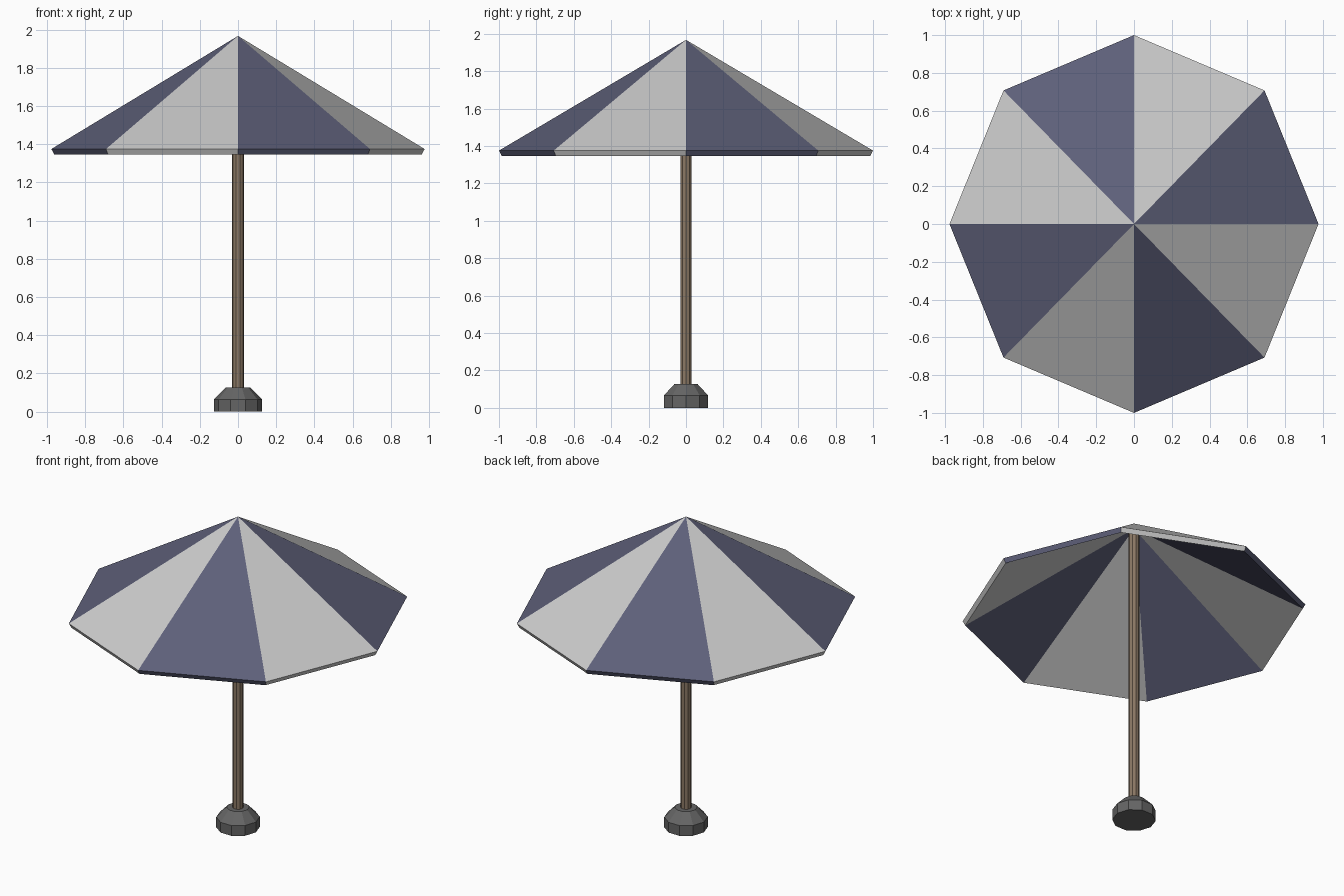
import bpy
from math import cos, sin, pi

if "Cube" in bpy.data.objects:
    bpy.data.objects.remove(bpy.data.objects["Cube"])


def material(name, rgb):
    m = bpy.data.materials.new(name)
    m.diffuse_color = (*rgb, 1)
    m.use_nodes = True
    m.node_tree.nodes["Principled BSDF"].inputs["Base Color"].default_value = m.diffuse_color
    return m


def build(name, verts, faces, mats, indices=None):
    me = bpy.data.meshes.new(name)
    me.from_pydata(verts, [], faces)
    for m in mats:
        me.materials.append(m)
    if indices:
        for p, i in zip(me.polygons, indices):
            p.material_index = i
    me.update()
    ob = bpy.data.objects.new(name, me)
    bpy.context.collection.objects.link(ob)
    return ob


def ring(n, rx, ry, z):
    return [(rx * cos(2 * pi * i / n), ry * sin(2 * pi * i / n), z) for i in range(n)]


def lathe(name, n, profile, mat):
    """Capped faceted solid from (radius, z) pairs, bottom to top."""
    verts = [v for r, z in profile for v in ring(n, r, r, z)]
    faces = [tuple(reversed(range(n))), tuple(range(len(verts) - n, len(verts)))]
    for k in range(len(profile) - 1):
        for i in range(n):
            j = (i + 1) % n
            faces.append((k * n + i, k * n + j, (k + 1) * n + j, (k + 1) * n + i))
    return build(name, verts, faces, [mat])


navy = material("navy_cloth", (0.11, 0.115, 0.19))
pale = material("pale_cloth", (0.53, 0.53, 0.53))
wood = material("wood", (0.26, 0.19, 0.13))
dark = material("dark_base", (0.13, 0.13, 0.13))

# Weighted foot and pole
lathe("base", 10, [(0.125, 0), (0.125, 0.065), (0.065, 0.127)], dark)
lathe("pole", 10, [(0.032, 0.10), (0.032, 1.925)], wood)

# Canopy: outer cone, slanted rim and inner cone, in alternating panels
N = 8
verts = ring(N, 0.977, 1.0, 1.375) + ring(N, 0.962, 0.985, 1.347)
verts += [(0, 0, 1.967), (0, 0, 1.932)]
faces, colours = [], []
for i in range(N):
    j = (i + 1) % N
    faces += [(i, j, 2 * N), (N + i, N + j, j, i), (N + j, N + i, 2 * N + 1)]
    colours += [i % 2] * 3
build("canopy", verts, faces, [navy, pale], colours)
